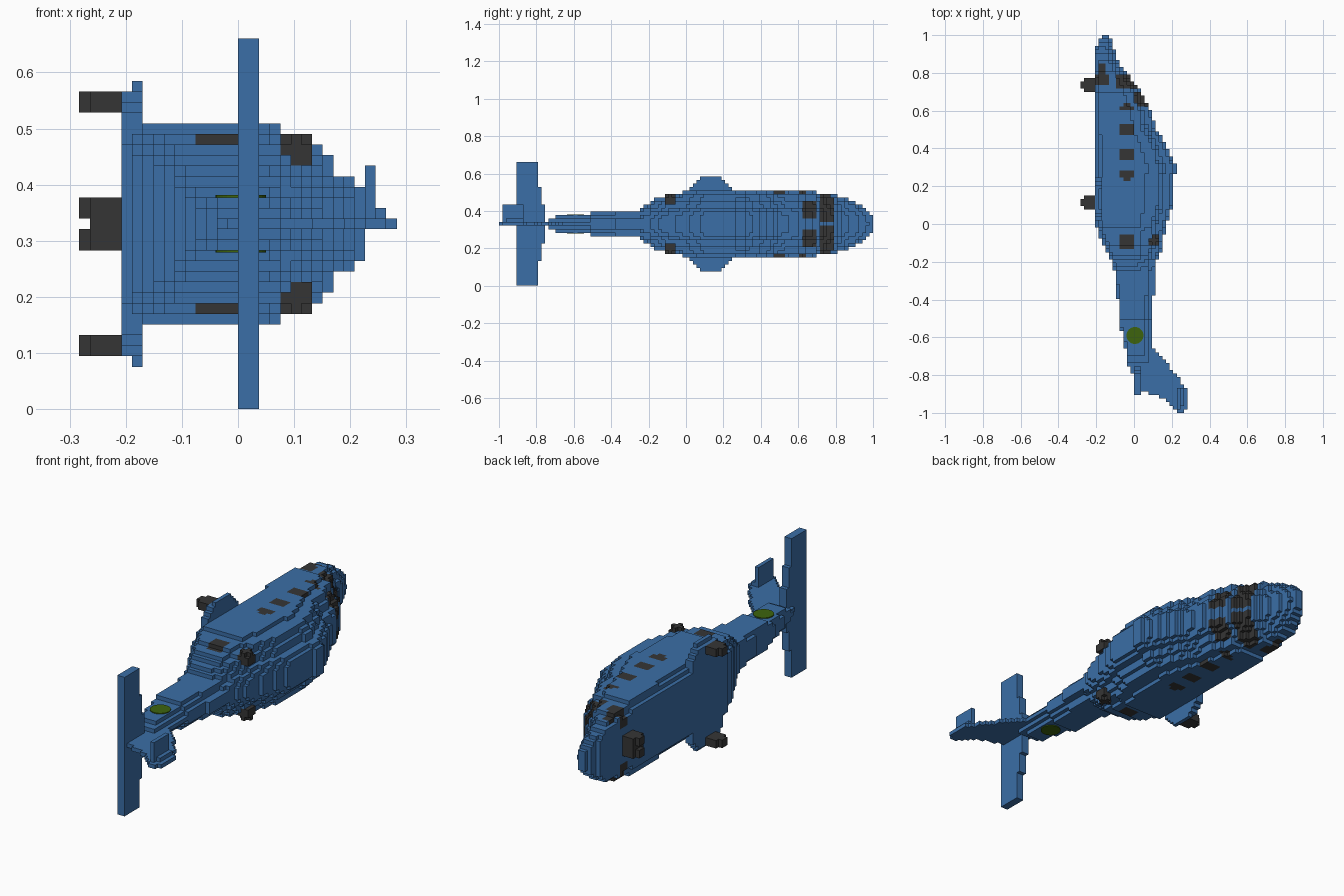
import bpy, bmesh, math

if "Cube" in bpy.data.objects:
    bpy.data.objects.remove(bpy.data.objects["Cube"], do_unlink=True)

V = 2 / 106   # block size
MID = 17      # block row of the symmetry plane (along z)


def material(name, rgb):
    m = bpy.data.materials.new(name)
    m.use_nodes = True
    m.diffuse_color = (*rgb, 1)
    m.node_tree.nodes["Principled BSDF"].inputs["Base Color"].default_value = (*rgb, 1)
    return m


BLUE = material("hull blue", (0.043, 0.156, 0.385))
DARK = material("dark grey", (0.036, 0.036, 0.036))
GREEN = material("roundel green", (0.048, 0.127, 0.004))


def lerp(table, t):
    """Piecewise linear lookup in a list of (position, value)."""
    if t <= table[0][0]:
        return table[0][1]
    for (a, va), (b, vb) in zip(table, table[1:]):
        if t <= b:
            return va + (vb - va) * (t - a) / (b - a)
    return table[-1][1]


def block_object(name, cells, mats, paint=None):
    """Build the outer skin of a set of (x, y, d) blocks, d counted from the symmetry plane."""
    cells = set(cells)
    bm = bmesh.new()
    verts = {}

    def vert(p):
        if p not in verts:
            verts[p] = bm.verts.new((p[0] * V, p[1] * V, (p[2] + MID) * V))
        return verts[p]

    for c in cells:
        for axis in range(3):
            for side in (0, 1):
                n = list(c)
                n[axis] += 2 * side - 1
                if tuple(n) in cells:
                    continue
                u, w = (axis + 1) % 3, (axis + 2) % 3
                ring = []
                for du, dw in ((0, 0), (1, 0), (1, 1), (0, 1)):
                    p = list(c)
                    p[axis] += side
                    p[u] += du
                    p[w] += dw
                    ring.append(vert(tuple(p)))
                f = bm.faces.new(ring if side else ring[::-1])
                f.material_index = paint(c) if paint else 0
    me = bpy.data.meshes.new(name)
    bm.to_mesh(me)
    bm.free()
    for m in mats:
        me.materials.append(m)
    ob = bpy.data.objects.new(name, me)
    bpy.context.collection.objects.link(ob)
    return ob


def box(xs, ys, ds):
    return {(x, y, d) for x in range(xs[0], xs[1] + 1)
            for y in range(ys[0], ys[1] + 1) for d in range(ds[0], ds[1] + 1)}


def mirrored(cells):
    return {(x, y, -d) for x, y, d in cells}


# Fuselage and boom: roof line, belly line and half width along y, and the section shape
ROOF = [(-.75, .09), (-.4, .09), (-.38, .11), (-.2, .113), (-.15, .14), (-.08, .155), (-.02, .165),
        (.05, .19), (.1, .208), (.26, .208), (.27, .226), (.32, .226), (.33, .208), (.38, .19),
        (.42, .17), (.46, .15), (.5, .113), (.6, .09), (.65, .06), (.7, .04), (.75, 0),
        (.8, -.04), (.85, -.08), (.9, -.095), (.95, -.115), (1, -.132)]
BELLY = [(-.75, -.03), (-.65, -.05), (-.58, -.06), (-.55, -.075), (-.4, -.08), (-.38, -.094),
         (-.25, -.1), (-.2, -.12), (-.1, -.17), (0, -.208), (.93, -.208), (.97, -.19), (1, -.17)]
WIDTH = [(-.73, .03), (-.705, .03), (-.7, .047), (-.515, .047), (-.51, .066), (-.26, .066),
         (-.23, .085), (-.2, .11), (-.17, .13), (-.12, .145), (-.08, .16), (-.02, .17), (.05, .18),
         (.67, .18), (.7, .166), (.8, .155), (.85, .135), (.9, .118), (.95, .09), (.98, .06), (1, .028)]
SECTION = [(0, .78), (.04, .79), (.07, .9), (.1, 1), (.62, 1), (.65, .9), (.79, .88), (.81, .7),
           (.85, .69), (.87, .5), (.93, .47), (.97, .37), (1, .25)]

hull = set()
for j in range(-39, 53):
    y = (j + .5) * V
    lo, hi, half = lerp(BELLY, y), lerp(ROOF, y), lerp(WIDTH, y)
    for i in range(-11, 12):
        x = (i + .5) * V
        if lo <= x <= hi:
            reach = int(half * lerp(SECTION, (x - lo) / (hi - lo)) / V + .02)
            hull |= {(i, j, d) for d in range(-reach, reach + 1)}

CABIN_WINDOWS = ((-.14, -.06), (.235, .29), (.335, .4), (.47, .535), (.595, .64))


def glazing(c):
    i, j, d = c
    x, y, side = (i + .5) * V, (j + .5) * V, abs(d)
    top = lerp(ROOF, y)
    # Cabin windows with clipped corners
    for a, b in CABIN_WINDOWS:
        inset = V if i in (-4, -1) and a > 0 else 0
        if -4 <= i <= -1 and a + inset * .5 < y < b - inset * .5 and side >= 4:
            return 1
    # Windscreen, split by a centre post
    if .71 < y < .8 and side >= 1 and x > -.095:
        return 1
    # Overhead panes
    if .62 < y < .695 and 2 <= side <= 6 and x > top - .09:
        return 1
    # Lower side windows
    if .73 < y < .845 and -.208 < x < -.13 and side >= 5:
        if y < .79 or -.19 < x < -.15:
            return 1
    return 0


block_object("fuselage", hull, [BLUE, DARK], glazing)

# Sponsons that carry the main wheels
sponson = set()
for d in range(7, 14):
    trim = max(0, d - 10)
    sponson |= box((-10 if d == 13 else -11, -10), (1 + trim, 12 - trim), (d, d))
block_object("left_sponson", sponson - hull, [BLUE])
block_object("right_sponson", mirrored(sponson) - hull, [BLUE])


# Wheels: short discs with clipped corners
def wheel(y0, d0, d1):
    cells = box((-15, -12), (y0, y0 + 3), (d0, d1))
    return {c for c in cells if not (c[0] == -15 and c[1] in (y0, y0 + 3))}


main_wheel = wheel(4, 11, 12)
block_object("left_main_wheel", main_wheel, [DARK])
block_object("right_main_wheel", mirrored(main_wheel), [DARK])
nose = wheel(37, 1, 2)
block_object("nose_wheels", nose | mirrored(nose) | box((-14, -12), (37, 40), (0, 0)), [DARK])

# Engine exhausts
exhaust = box((4, 6), (-6, -4), (6, 8)) | box((5, 5), (-6, -4), (5, 5))
exhaust -= {(x, y, 8) for x in (4, 6) for y in (-6, -4)}
block_object("left_exhaust", exhaust, [DARK])
block_object("right_exhaust", mirrored(exhaust), [DARK])

# Swept tail fin, one block thick
FIN_TOP = [(-1, .27), (-.96, .283), (-.87, .283), (-.85, .262), (-.8, .225), (-.74, .175), (-.7, .14), (-.65, .09)]
FIN_LOW = [(-1, .23), (-.95, .19), (-.92, .14), (-.89, .06), (-.87, .01), (-.8, -.005), (-.75, -.03)]
fin = {(i, j, 0) for j in range(-53, -34) for i in range(-2, 15)
       if lerp(FIN_LOW, (j + .5) * V) <= (i + .5) * V <= lerp(FIN_TOP, (j + .5) * V)}
block_object("tail_fin", fin - hull, [BLUE])

# One-sided stabilizer on the fin
block_object("stabilizer", box((12, 12), (-52, -47), (1, 5)) | box((12, 13), (-51, -47), (1, 1)), [BLUE])

# Wide tailplane with a stepped leading edge
tailplane = set()
for d in range(0, 18):
    front = -41 if d <= 5 else -42 if d <= 10 else -43
    tailplane |= box((0, 1), (-48, front), (d, d))
block_object("tailplane", (tailplane | mirrored(tailplane)) - fin, [BLUE])

# Round markings on both sides of the boom
for name, s in (("left_roundel", 1), ("right_roundel", -1)):
    bpy.ops.mesh.primitive_cylinder_add(vertices=32, radius=.045, depth=.006,
                                        location=(.005, -.59, (MID + .5 + s * 2.5) * V + s * .001))
    disc = bpy.context.object
    disc.name = name
    disc.data.materials.append(GREEN)
